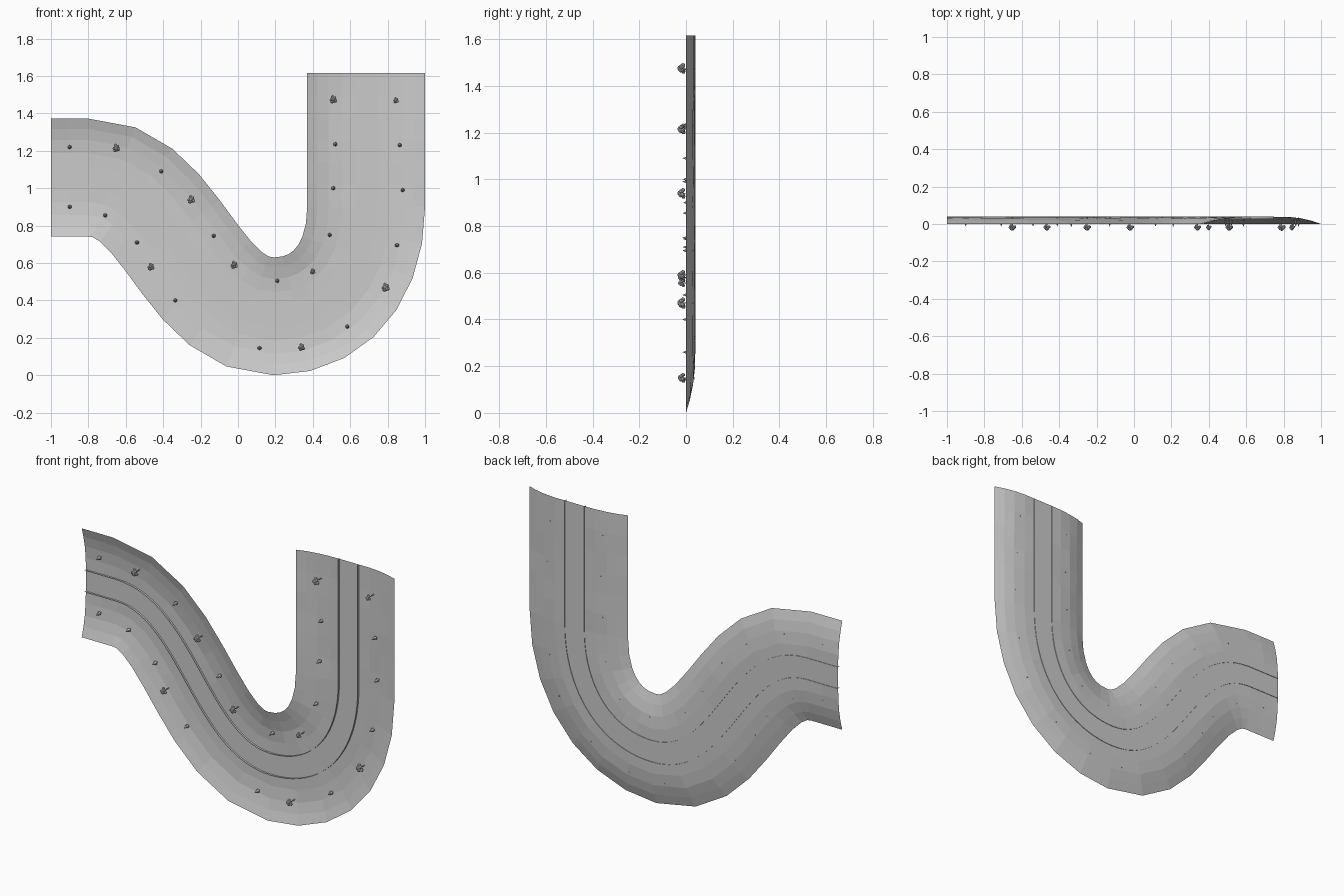
import bpy, bmesh, math, random
from mathutils import Vector, Matrix

if "Cube" in bpy.data.objects:
    bpy.data.objects.remove(bpy.data.objects["Cube"])
random.seed(4)


def bezier(p0, p1, p2, p3, n):
    pts = []
    for i in range(n + 1):
        t = i / n
        s = 1 - t
        p = [s**3 * a + 3*s*s*t * b + 3*s*t*t * c + t**3 * d for a, b, c, d in zip(p0, p1, p2, p3)]
        tan = [s*s*(b - a) + 2*s*t*(c - b) + t*t*(d - c) for a, b, c, d in zip(p0, p1, p2, p3)]
        pts.append((Vector(p), Vector(tan).normalized()))
    return pts


def line(a, b, n):
    a, b = Vector(a), Vector(b)
    return [(a.lerp(b, i / n), (b - a).normalized()) for i in range(n + 1)]


def path(k):
    # Centreline of the road in the xz plane, k = segment multiplier
    return (line((-1, 1.057), (-0.8, 1.057), 2 * k)[:-1]
            + bezier((-0.8, 1.057), (-0.35, 1.057), (-0.26, 0.315), (0.19, 0.315), 9 * k)[:-1]
            + bezier((0.19, 0.315), (0.49, 0.315), (0.685, 0.55), (0.685, 0.9), 7 * k)[:-1]
            + line((0.685, 0.9), (0.685, 1.615), 6 * k))


def finish(name, bm):
    me = bpy.data.meshes.new(name)
    bm.to_mesh(me)
    bm.free()
    ob = bpy.data.objects.new(name, me)
    bpy.context.collection.objects.link(ob)
    return ob


def sweep(name, profile, k, jitter=0.0):
    # Sweep (offset, y) points along the centreline
    bm = bmesh.new()
    rows = []
    for c, t in path(k):
        nx, nz = t.y, -t.x
        row = []
        for off, y in profile:
            j = random.uniform(-jitter, jitter) if 0.1 < abs(off) < 0.3 else 0
            row.append(bm.verts.new((c.x + nx * off, y + j, c.y + nz * off)))
        rows.append(row)
    for r0, r1 in zip(rows, rows[1:]):
        for i in range(len(profile) - 1):
            bm.faces.new((r0[i], r0[i + 1], r1[i + 1], r1[i]))
    return finish(name, bm)


# Grassy banks and road bed as one curved sheet
half = [(0.0625, 0.038), (0.13, 0.037), (0.20, 0.030), (0.26, 0.017), (0.315, 0.0)]
sweep("valley_ground", [(-o, y) for o, y in reversed(half)] + half, 1, 0.002)

# Thin kerb walls on both sides of the road
for side, nm in ((-1, "left"), (1, "right")):
    sweep("kerb_" + nm, [(side * 0.0625, 0.026), (side * 0.0625, 0.041)], 3)


def ground_y(x, z):
    d = min((c - Vector((x, z))).length for c, t in path(6))
    for (a, ya), (b, yb) in zip(half, half[1:]):
        if a <= d <= b:
            return ya + (yb - ya) * (d - a) / (b - a)
    return 0.03


def cone(bm, x, z, y0, y1, r0, r1, n):
    # Cone or trunk pointing to the front
    m = Matrix.Translation((x, (y0 + y1) / 2, z)) @ Matrix.Rotation(math.pi / 2, 4, 'X')
    bmesh.ops.create_cone(bm, cap_ends=True, segments=n, radius1=r0, radius2=r1,
                          depth=y0 - y1, matrix=m)


def broad_tree(x, z, s):
    bm = bmesh.new()
    y = ground_y(x, z)
    cone(bm, x, z, y + 0.004, -0.012, 0.003, 0.002, 5)
    for i in range(8):
        a = i * 2.4
        r = s * 0.6 * math.sqrt(i / 7)
        m = (Matrix.Translation((x + r * math.cos(a), -0.027 + 0.016 * i / 7, z + r * math.sin(a)))
             @ Matrix.Rotation(a, 4, 'Y'))
        bmesh.ops.create_icosphere(bm, subdivisions=1, radius=s * 0.42, matrix=m)
    finish("broad_tree", bm)


def pine_tree(x, z):
    bm = bmesh.new()
    y = ground_y(x, z)
    cone(bm, x, z, y + 0.004, y - 0.015, 0.002, 0.002, 5)
    for h0, h1, r in ((0.013, 0.030, 0.011), (0.023, 0.039, 0.009), (0.032, 0.047, 0.006)):
        cone(bm, x, z, y - h0, y - h1, r, 0, 6)
    finish("pine_tree", bm)


# Trees along the banks
for x, z, s in ((.51, 1.475, .025), (.845, 1.47, .019), (-.65, 1.215, .025), (-.25, .94, .025),
                (-.02, .59, .024), (.40, .555, .018), (-.465, .58, .023), (.79, .47, .027),
                (.34, .15, .023)):
    broad_tree(x, z, s)
for x, z in ((-.9, 1.22), (-.41, 1.09), (-.13, .745), (.21, .505), (.49, .75), (.51, 1.0),
             (.52, 1.235), (.865, 1.23), (.88, .99), (.85, .695), (.585, .26), (.115, .145),
             (-.335, .4), (-.54, .71), (-.71, .855), (-.9, .9)):
    pine_tree(x, z)
